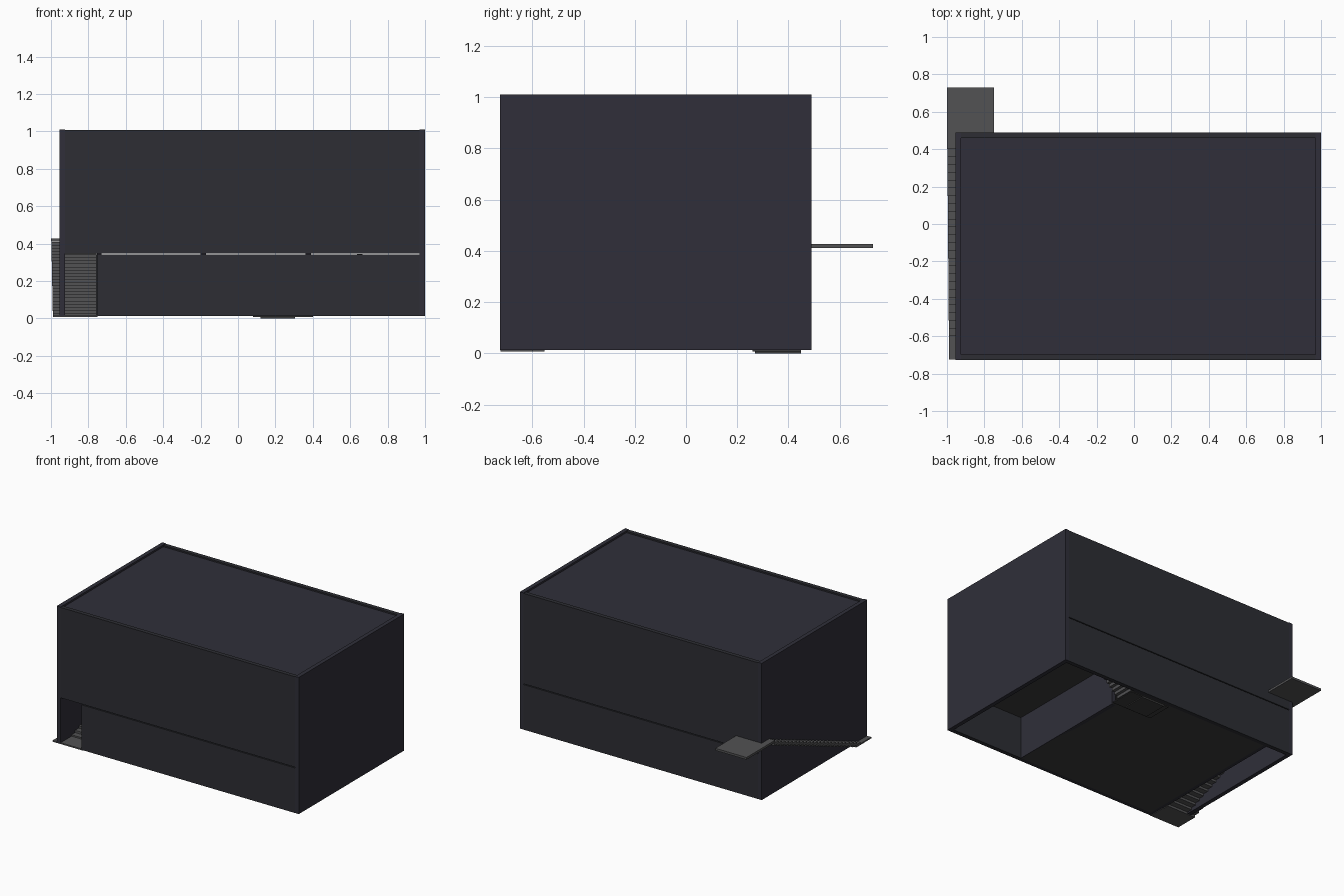
import bpy, bmesh

if "Cube" in bpy.data.objects:
    bpy.data.objects.remove(bpy.data.objects["Cube"])


def material(name, rgb):
    m = bpy.data.materials.new(name)
    m.diffuse_color = (*rgb, 1)
    m.use_nodes = True
    m.node_tree.nodes["Principled BSDF"].inputs["Base Color"].default_value = m.diffuse_color
    return m


WALL = material("slate blue wall", (0.029, 0.028, 0.041))
FACADE = material("charcoal facade", (0.026, 0.027, 0.033))
FLOOR = material("dark grey floor", (0.045, 0.045, 0.045))
STAIR = material("grey stair", (0.085, 0.085, 0.088))


def boxes(name, mat, specs):
    """One object from boxes given as (x0, x1, y0, y1, z0, z1)."""
    bm = bmesh.new()
    for x0, x1, y0, y1, z0, z1 in specs:
        geo = bmesh.ops.create_cube(bm, size=1)
        for v in geo["verts"]:
            v.co.x = x1 if v.co.x > 0 else x0
            v.co.y = y1 if v.co.y > 0 else y0
            v.co.z = z1 if v.co.z > 0 else z0
    me = bpy.data.meshes.new(name)
    bm.to_mesh(me)
    bm.free()
    me.materials.append(mat)
    ob = bpy.data.objects.new(name, me)
    bpy.context.collection.objects.link(ob)
    return ob


L, R, F, B = -0.955, 1.0, -0.727, 0.49     # outer faces of the building
T = 0.03                                   # wall thickness
Z0, SLIT0, SLIT1, TOP = 0.012, 0.341, 0.347, 1.01

# Side walls run the full height
boxes("left_wall", WALL, [(L, L + T, F, B, Z0, TOP)])
boxes("right_wall", WALL, [(R - T, R, F, B, Z0, TOP)])

# Front and back walls are split by a thin slit between the storeys
boxes("front_wall_lower", FACADE, [(-0.755, R - T, F, F + T, Z0, SLIT0)])
boxes("front_wall_upper", FACADE, [(L + T, R - T, F, F + T, SLIT1, TOP - 0.003)])
boxes("back_wall_lower", FACADE, [(L + T, R - T, B - T, B, Z0, SLIT0)])
boxes("back_wall_upper", FACADE, [(L + T, R - T, B - T, B, SLIT1, TOP - 0.003)])

# Roof sits just below the parapet
boxes("roof", WALL, [(L + T, R - T, F + T, B - T, 0.975, 0.997)])

# Ground slab, and upper slab with openings over both stairs
boxes("ground_floor", FLOOR, [(-0.755, 0.385, F + T, B - T, Z0, 0.025)])
boxes("upper_floor", FLOOR, [
    (-0.755, R - T, F + T, 0.25, 0.32, SLIT0),
    (-0.755, 0.36, 0.25, B - T, 0.32, SLIT0),
    (0.68, R - T, 0.25, B - T, 0.32, SLIT0)])

# Interior partitions
boxes("stairwell_wall", WALL, [(-0.755, -0.73, F + T, B - T, Z0, 0.40)])
boxes("ground_partition", WALL, [(0.36, 0.39, F + T, 0.24, Z0, 0.32)])
boxes("upper_partitions", WALL, [
    (-0.20, -0.17, F + T, B - T, SLIT0, 0.975),
    (0.36, 0.39, F + T, 0.24, SLIT0, 0.975)])

# Main stair climbing along the left wall, slightly flaring outwards
N = 24
y0, y1, z1 = -0.60, 0.40, 0.425
steps = []
for i in range(N):
    a = y0 + (y1 - y0) * i / N
    top = Z0 + (z1 - Z0) * (i + 1) / (N + 1)
    steps.append((-0.99 - 0.008 * i / N, -0.756, a, a + (y1 - y0) / N + 0.006,
                  top - 0.021, top))
boxes("main_stair_steps", STAIR, steps)
boxes("entry_plate", STAIR, [(-0.99, -0.75, F + 0.002, y0, 0.008, 0.018)])
boxes("upper_landing", STAIR, [(-1.0, -0.748, y1, 0.73, 0.411, 0.427)])

# Small interior stair climbing to the right
M = 16
x0, x1 = 0.30, 0.66
boxes("inner_stair_steps", STAIR, [
    (x0 + (x1 - x0) * i / M, x0 + (x1 - x0) * (i + 1) / M + 0.005, 0.27, 0.45,
     0.345 * (i + 1) / M - 0.022, 0.345 * (i + 1) / M) for i in range(1, M)])
boxes("inner_stair_plate", FLOOR, [
    (0.12, 0.305, 0.27, 0.45, 0.0, 0.012),
    (0.08, 0.40, 0.26, 0.45, 0.007, 0.014)])
